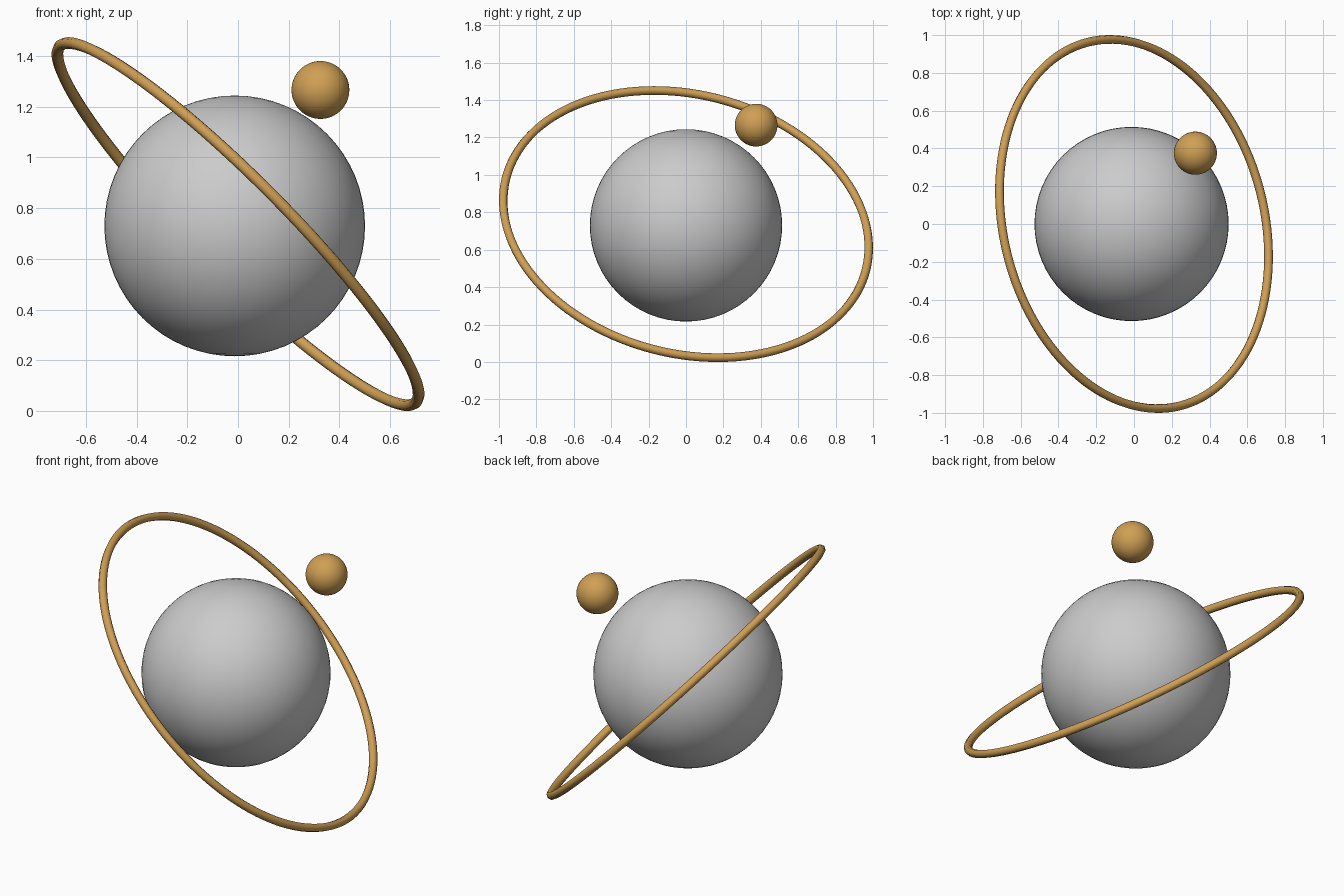
import bpy, math
from mathutils import Vector

if "Cube" in bpy.data.objects:
    bpy.data.objects.remove(bpy.data.objects["Cube"])


def material(name, rgb):
    m = bpy.data.materials.new(name)
    m.diffuse_color = (*rgb, 1)
    m.use_nodes = True
    m.node_tree.nodes["Principled BSDF"].inputs["Base Color"].default_value = m.diffuse_color
    return m


grey = material("pale grey", (0.60, 0.60, 0.60))
gold = material("warm gold", (0.63, 0.35, 0.09))


def finish(name, mat, angle):
    ob = bpy.context.object
    ob.name = name
    ob.data.materials.append(mat)
    bpy.ops.object.shade_smooth_by_angle(angle=math.radians(angle))
    return ob


def ball(name, mat, loc, r):
    bpy.ops.mesh.primitive_uv_sphere_add(segments=64, ring_count=32, radius=r, location=loc)
    return finish(name, mat, 40)


# Large central globe and small floating moon
ball("globe", grey, (-0.013, 0, 0.73), 0.514)
ball("moon", gold, (0.325, 0.375, 1.266), 0.114)

# Thin tilted ring around the globe, lying across this axis
axis = Vector((0.697, 0.178, 0.695))
bpy.ops.mesh.primitive_torus_add(major_segments=128, minor_segments=8,
                                 major_radius=0.993, minor_radius=0.023,
                                 location=(0, 0, 0.737),
                                 rotation=axis.to_track_quat('Z', 'Y').to_euler())
finish("ring", gold, 50)
